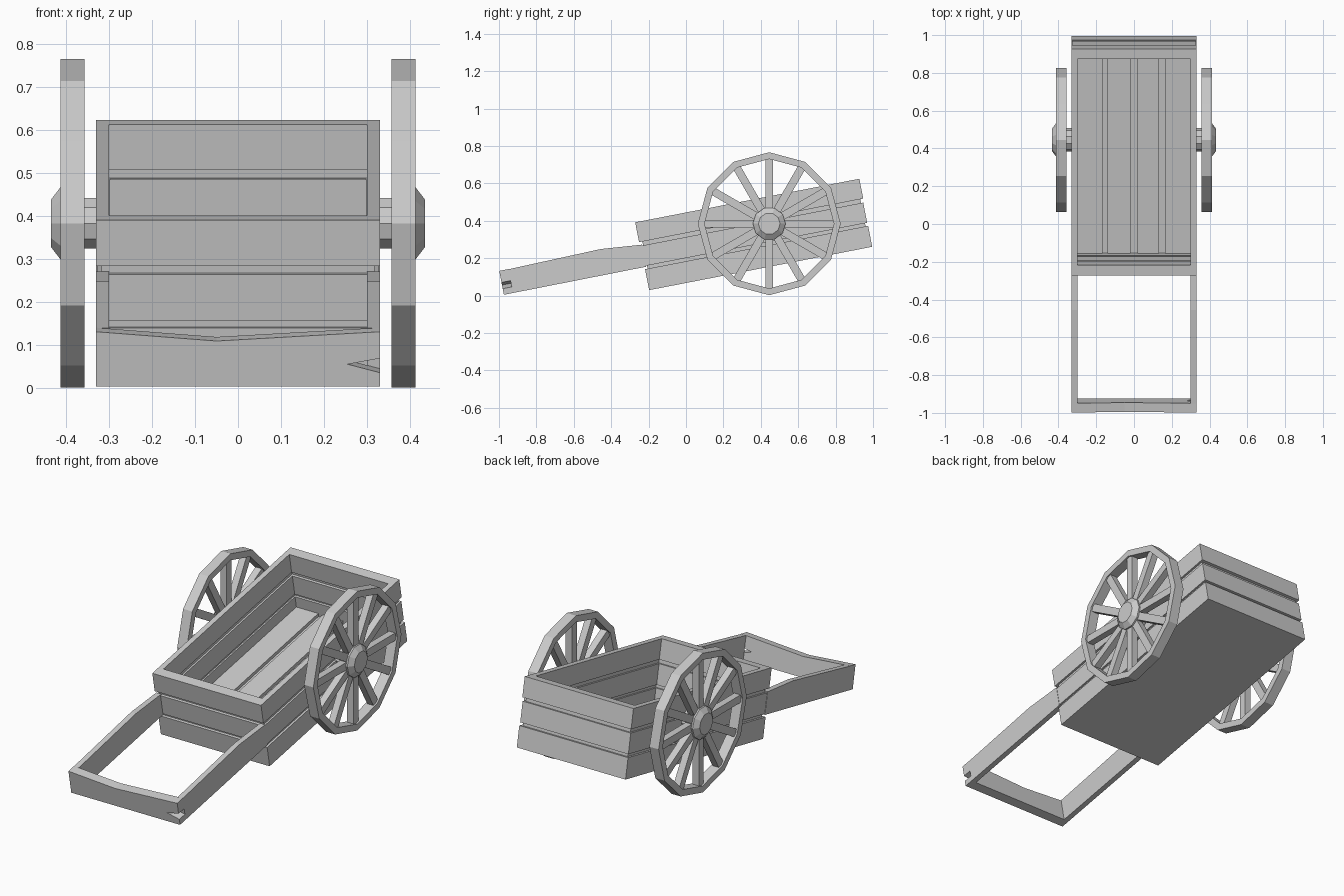
import bpy, bmesh, math
from mathutils import Matrix, Vector

if "Cube" in bpy.data.objects:
    bpy.data.objects.remove(bpy.data.objects["Cube"])

# The cart body is built level, then tilted about the x axis
TILT = Matrix.Rotation(math.radians(11), 4, 'X')
AXLE_Y, AXLE_Z = 0.445, 0.384


def finish(name, bm, tilt=True, mirror=False):
    bmesh.ops.recalc_face_normals(bm, faces=bm.faces)
    if tilt:
        bm.transform(TILT)
    mesh = bpy.data.meshes.new(name)
    bm.to_mesh(mesh)
    bm.free()
    ob = bpy.data.objects.new(name, mesh)
    bpy.context.collection.objects.link(ob)
    if mirror:
        ob.modifiers.new("mirror", 'MIRROR')
    return ob


def prism(bm, start, end):
    """Solid between two matching outlines."""
    a = [bm.verts.new(p) for p in start]
    b = [bm.verts.new(p) for p in end]
    n = len(a)
    bm.faces.new(a)
    bm.faces.new(b[::-1])
    for i in range(n):
        j = (i + 1) % n
        bm.faces.new((a[i], a[j], b[j], b[i]))


def loop_solid(bm, sections):
    """Closed ring from a list of cross-sections."""
    rows = [[bm.verts.new(p) for p in s] for s in sections]
    for i, r in enumerate(rows):
        q = rows[(i + 1) % len(rows)]
        for k in range(len(r)):
            m = (k + 1) % len(r)
            bm.faces.new((r[k], r[m], q[m], q[k]))


def board_ring(name, hx, y0, y1, z0, z1, tx, ty):
    """Four mitred boards around the cart bed."""
    bm = bmesh.new()
    secs = []
    for sx, back in ((-1, 0), (1, 0), (1, 1), (-1, 1)):
        xo, xi = sx * hx, sx * (hx - tx)
        yo, yi = (y1, y1 - ty) if back else (y0, y0 + ty)
        secs.append([(xo, yo, z0), (xo, yo, z1), (xi, yi, z1), (xi, yi, z0)])
    loop_solid(bm, secs)
    finish(name, bm)


def box(bm, x0, x1, y0, y1, z0, z1):
    outline = [(y0, z0), (y1, z0), (y1, z1), (y0, z1)]
    prism(bm, [(x0, *p) for p in outline], [(x1, *p) for p in outline])


# Stacked side boards, with a recessed lining behind the gaps
board_ring("bottom_boards", 0.33, -0.188, 1.027, 0.066, 0.180, 0.03, 0.052)
board_ring("middle_boards", 0.328, -0.188, 1.025, 0.197, 0.307, 0.03, 0.052)
board_ring("top_boards", 0.33, -0.192, 1.029, 0.328, 0.436, 0.03, 0.055)
board_ring("gap_lining", 0.318, -0.174, 1.013, 0.10, 0.42, 0.01, 0.026)

# Floor slab and four raised planks
bm = bmesh.new()
box(bm, -0.31, 0.31, -0.16, 1.0, 0.066, 0.10)
finish("floor", bm)
bm = bmesh.new()
for x0, x1 in ((-0.305, -0.167), (-0.14, -0.018), (0.018, 0.133), (0.163, 0.305)):
    box(bm, x0, x1, -0.15, 0.99, 0.095, 0.118)
finish("floor_planks", bm)

# Handle rails, slightly bowed along the top
bm = bmesh.new()
rail = [(-0.905, 0.190), (-0.18, 0.192), (-0.18, 0.312), (-0.40, 0.331), (-0.907, 0.319)]
prism(bm, [(0.30, *p) for p in rail], [(0.33, *p) for p in rail])
finish("handle_rails", bm, mirror=True)

# Handle crossbar with a worn top and a split at one end
bm = bmesh.new()
bar = [(-0.33, 0.19), (0.33, 0.19), (0.33, 0.223), (0.255, 0.243), (0.33, 0.257),
       (0.33, 0.32), (-0.05, 0.298), (-0.33, 0.32)]
prism(bm, [(x, -0.955, z) for x, z in bar], [(x, -0.905, z) for x, z in bar])
finish("handle_bar", bm)


def at(x, r, a):
    return (x, AXLE_Y + r * math.sin(a), AXLE_Z + r * math.cos(a))


# Twelve-sided wheel rims
STEP = math.tau / 12
bm = bmesh.new()
loop_solid(bm, [[at(0.357, 0.382, i * STEP), at(0.413, 0.382, i * STEP),
                 at(0.413, 0.346, i * STEP), at(0.357, 0.346, i * STEP)]
                for i in range(12)])
finish("wheel_rims", bm, tilt=False, mirror=True)

# Spokes
bm = bmesh.new()
for i in range(12):
    part = bmesh.new()
    box(part, 0.366, 0.404, -0.021, 0.021, 0.05, 0.355)
    part.transform(Matrix.Translation((0, AXLE_Y, AXLE_Z)) @ Matrix.Rotation(i * STEP, 4, 'X'))
    tmp = bpy.data.meshes.new("spoke_tmp")
    part.to_mesh(tmp)
    part.free()
    bm.from_mesh(tmp)
    bpy.data.meshes.remove(tmp)
finish("wheel_spokes", bm, tilt=False, mirror=True)

# Hubs and axle stubs, turned from one profile
bm = bmesh.new()
profile = [(0.31, 0.062), (0.357, 0.062), (0.362, 0.088), (0.413, 0.088), (0.435, 0.058)]
rings = [[bm.verts.new(at(x, r, (k + 0.5) * math.tau / 10)) for k in range(10)] for x, r in profile]
for a, b in zip(rings, rings[1:]):
    for k in range(10):
        m = (k + 1) % 10
        bm.faces.new((a[k], a[m], b[m], b[k]))
bm.faces.new(rings[0])
bm.faces.new(rings[-1])
finish("wheel_hubs", bm, tilt=False, mirror=True)
